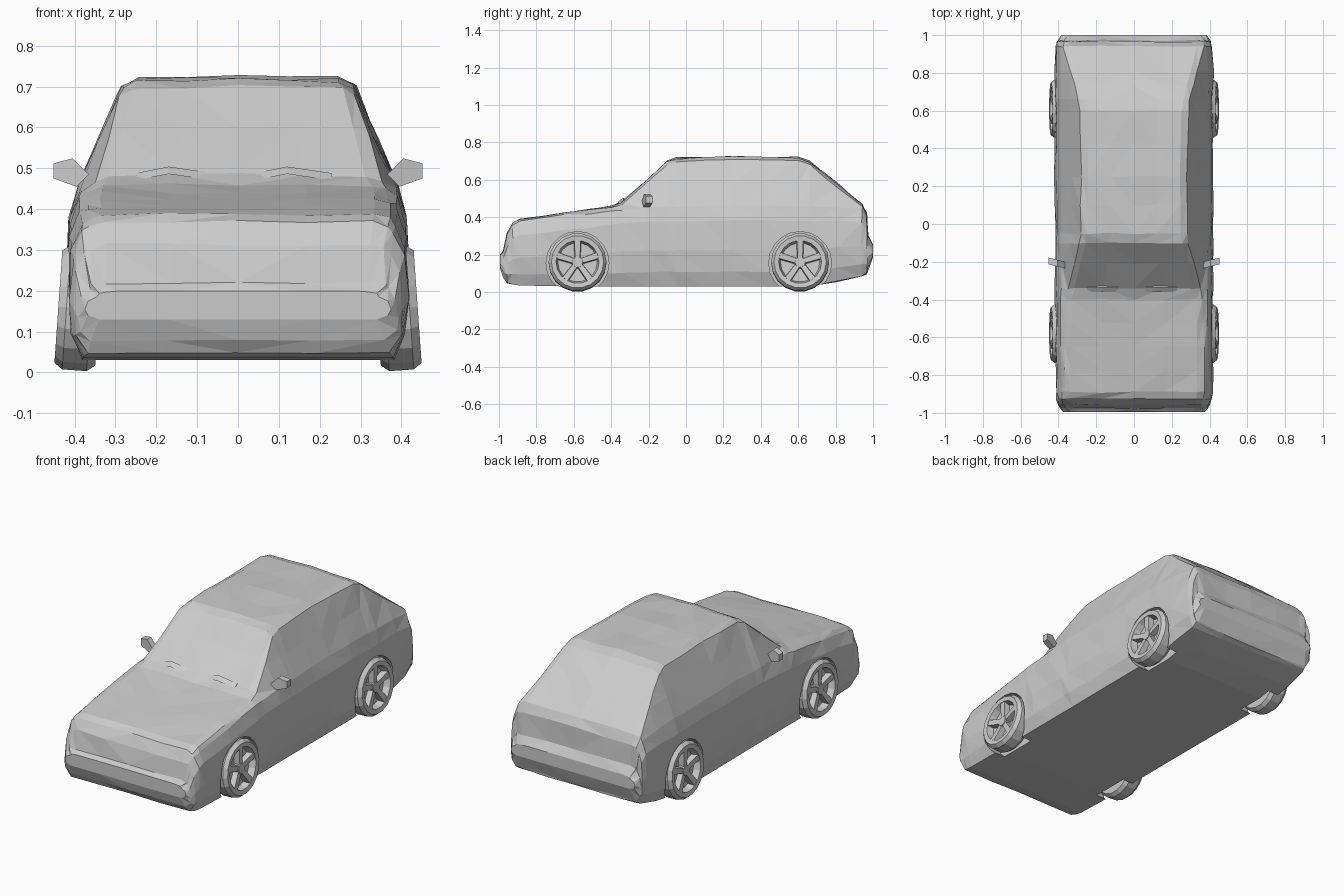
import bpy, bmesh, math, random
from mathutils import Vector, Matrix

random.seed(4)
cube = bpy.data.objects.get("Cube")
if cube:
    bpy.data.objects.remove(cube, do_unlink=True)

grey = bpy.data.materials.new("plain_grey")
grey.use_nodes = True
GREY = (0.6, 0.6, 0.6, 1)
grey.diffuse_color = GREY
grey.node_tree.nodes["Principled BSDF"].inputs["Base Color"].default_value = GREY


def finish(bm, name):
    bmesh.ops.recalc_face_normals(bm, faces=bm.faces)
    mesh = bpy.data.meshes.new(name)
    bm.to_mesh(mesh)
    bm.free()
    mesh.materials.append(grey)
    ob = bpy.data.objects.new(name, mesh)
    bpy.context.collection.objects.link(ob)
    return ob


def loft(bm, rings, caps=True, closed=False):
    rows = [[bm.verts.new(p) for p in ring] for ring in rings]
    pairs = list(zip(rows, rows[1:])) + ([(rows[-1], rows[0])] if closed else [])
    for a, b in pairs:
        for i in range(len(a)):
            j = (i + 1) % len(a)
            bm.faces.new((a[i], a[j], b[j], b[i]))
    if caps:
        bm.faces.new(rows[0])
        bm.faces.new(rows[-1][::-1])


# Body: cross-sections along the car
def section(y, zb, belt, top, wt, w):
    h = belt - zb
    drop = min(0.02, (top - belt) * 0.4)
    half = [(w - 0.035, zb), (w - 0.008, zb + 0.18 * h), (w, zb + 0.45 * h),
            (w - 0.008, zb + 0.82 * h), (w - 0.03, belt),
            (wt, top - drop), (wt - 0.035, top - drop * 0.2)]
    return ([(0, y, zb)] + [(x, y, z) for x, z in half] + [(0, y, top)]
            + [(-x, y, z) for x, z in reversed(half)])


stations = [  # y, bottom, belt, top, top half width, half width
    (-0.995, 0.13, 0.185, 0.20, 0.34, 0.375),
    (-0.975, 0.08, 0.205, 0.22, 0.36, 0.395),
    (-0.955, 0.05, 0.29, 0.315, 0.36, 0.405),
    (-0.925, 0.04, 0.345, 0.37, 0.365, 0.412),
    (-0.89, 0.035, 0.36, 0.388, 0.37, 0.415),
    (-0.65, 0.03, 0.395, 0.425, 0.37, 0.418),
    (-0.40, 0.03, 0.43, 0.46, 0.365, 0.418),
    (-0.34, 0.03, 0.44, 0.485, 0.35, 0.418),
    (-0.21, 0.03, 0.45, 0.60, 0.318, 0.418),
    (-0.10, 0.03, 0.455, 0.70, 0.288, 0.418),
    (-0.05, 0.03, 0.455, 0.717, 0.282, 0.418),
    (0.25, 0.03, 0.46, 0.727, 0.28, 0.42),
    (0.60, 0.03, 0.46, 0.72, 0.288, 0.42),
    (0.66, 0.03, 0.46, 0.70, 0.295, 0.42),
    (0.81, 0.055, 0.455, 0.58, 0.335, 0.42),
    (0.94, 0.085, 0.435, 0.47, 0.372, 0.415),
    (0.965, 0.10, 0.385, 0.42, 0.37, 0.41),
    (0.972, 0.11, 0.28, 0.30, 0.37, 0.405),
    (1.0, 0.185, 0.24, 0.255, 0.35, 0.385),
]
bm = bmesh.new()
loft(bm, [section(*s) for s in stations])
bmesh.ops.subdivide_edges(bm, edges=[e for e in bm.edges if e.calc_length() > 0.18],
                          cuts=1, use_grid_fill=True)
bmesh.ops.triangulate(bm, faces=bm.faces)
for v in bm.verts:  # slightly uneven, hand-cut facets
    if v.co.z > 0.05 and abs(v.co.y) < 0.99:
        v.co += Vector([random.uniform(-0.004, 0.004) for _ in range(3)])
body = finish(bm, "body")

# Wheel arches cut out of the body
AXLES = (-0.58, 0.61)
R = 0.155
bm = bmesh.new()
for side in (-1, 1):
    for y in AXLES:
        place = Matrix.Translation((side * 0.43, y, R)) @ Matrix.Rotation(math.pi / 2, 4, "Y")
        bmesh.ops.create_cone(bm, cap_ends=True, segments=20, radius1=R + 0.013,
                              radius2=R + 0.013, depth=0.22, matrix=place)
cutter = finish(bm, "arch_cutter")
cutter.hide_render = True
mod = body.modifiers.new("arches", "BOOLEAN")
mod.operation = "DIFFERENCE"
mod.solver = "EXACT"
mod.object = cutter
deps = bpy.context.evaluated_depsgraph_get()
cut_mesh = bpy.data.meshes.new_from_object(body.evaluated_get(deps))
body.modifiers.clear()
body.data = cut_mesh
bpy.data.objects.remove(cutter, do_unlink=True)


# Wheels: lathed tyre with a recessed five-spoke rim
def wheel(name, side, y):
    bm = bmesh.new()
    profile = [(-0.055, 0.10), (-0.055, 0.14), (-0.035, R), (0.025, R),
               (0.045, 0.14), (0.042, 0.115), (0.005, 0.105), (0.0, 0.02), (-0.05, 0.02)]
    steps = 18
    loft(bm, [[(x, r * math.cos(a), r * math.sin(a)) for x, r in profile]
              for a in (i * math.tau / steps for i in range(steps))],
         caps=False, closed=True)
    for i in range(5):
        turn = Matrix.Rotation(math.pi / 2 + i * math.tau / 5, 4, "X")
        rings = [[turn @ Vector((x, r, s * w)) for x, s in
                  ((-0.005, -1), (-0.005, 1), (front, 0.8), (front, -0.8))]
                 for r, w, front in ((0.015, 0.016, 0.03), (0.117, 0.021, 0.04))]
        loft(bm, rings)
    bmesh.ops.create_cone(bm, cap_ends=True, segments=10, radius1=0.036, radius2=0.028,
                          depth=0.05, matrix=Matrix.Translation((0.01, 0, 0))
                          @ Matrix.Rotation(math.pi / 2, 4, "Y"))
    lean = Matrix.Rotation(-0.07, 4, "Y")
    for v in bm.verts:
        p = lean @ v.co
        v.co = (side * (p.x + 0.395), p.y + y, p.z + R + 0.003)
    finish(bm, name)


# Door mirrors: faceted pods on short stalks
def mirror_pod(name, side):
    bm = bmesh.new()
    outline = [(0.365, 0.485), (0.395, 0.455), (0.452, 0.475), (0.452, 0.512), (0.405, 0.524)]
    rings = []
    for back in (0, 1):
        rings.append([(side * x, -0.235 + back * 0.035 + (x - 0.365) * 0.25, z)
                      for x, z in outline])
    loft(bm, rings)
    finish(bm, name)


# Wipers: low bent blades at the foot of the windscreen
def wiper(name, x0):
    bm = bmesh.new()
    rings = []
    for dx, rise in ((0, 0), (0.08, 0.016), (0.19, 0)):
        rings.append([(x0 + dx, -0.36 + oy, 0.47 + rise + oz) for oy, oz in
                      ((0, 0), (0.035, 0.005), (0.025, 0.018))])
    loft(bm, rings)
    finish(bm, name)


for side, label in ((1, "left"), (-1, "right")):
    wheel(f"front_{label}_wheel", side, AXLES[0])
    wheel(f"rear_{label}_wheel", side, AXLES[1])
    mirror_pod(f"{label}_mirror", side)
    wiper(f"{label}_wiper", 0.04 if side > 0 else -0.25)
